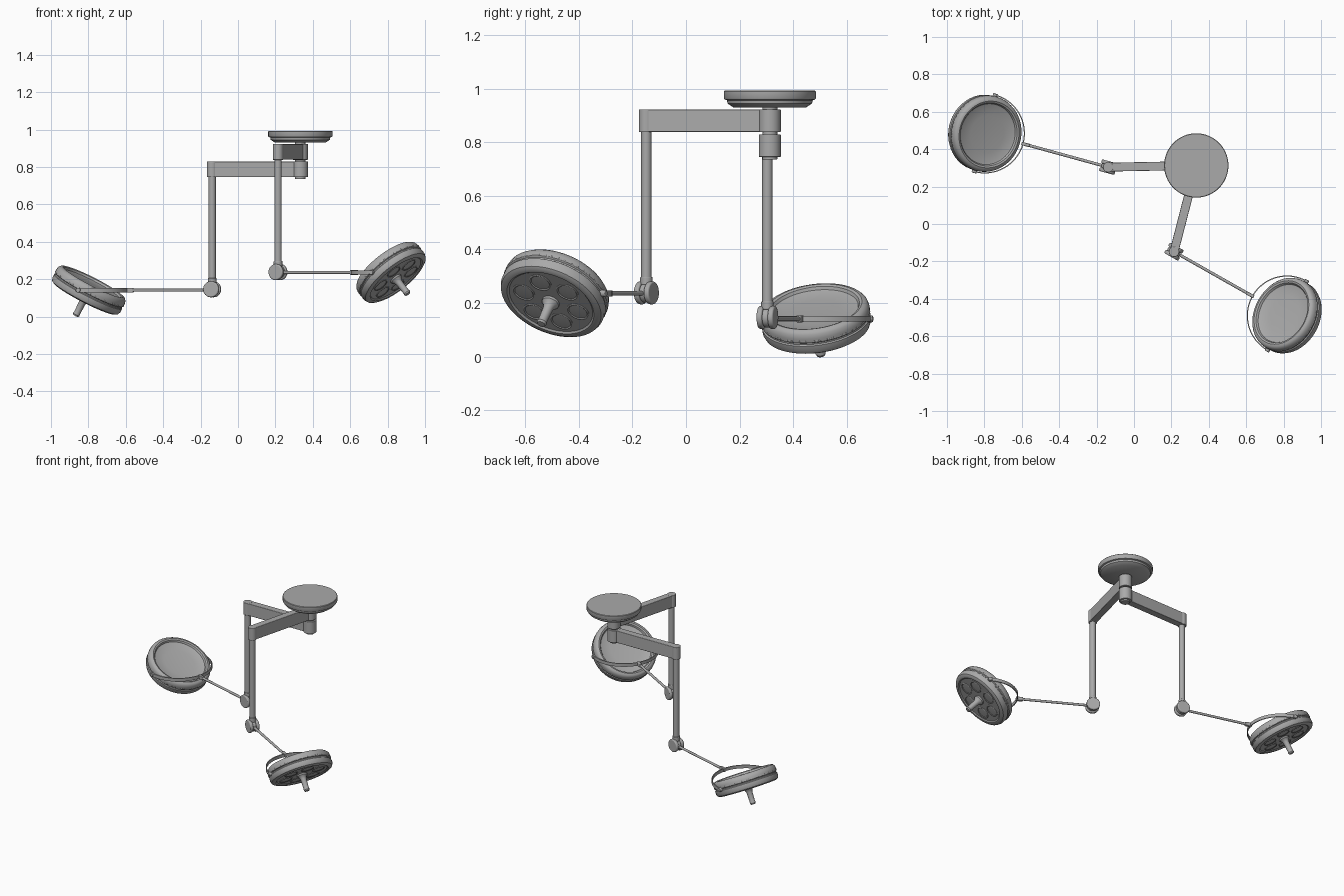
import bpy, bmesh, math
from mathutils import Matrix, Vector

if "Cube" in bpy.data.objects:
    bpy.data.objects.remove(bpy.data.objects["Cube"])

grey = bpy.data.materials.new("satin_grey")
grey.diffuse_color = (0.40, 0.40, 0.40, 1)
grey.use_nodes = True
grey.node_tree.nodes["Principled BSDF"].inputs["Base Color"].default_value = grey.diffuse_color


def finish(name, bm, matrix=None, bevel=0.0, angle=35):
    """Turn a bmesh into a shaded object, with an optional edge bevel."""
    bmesh.ops.recalc_face_normals(bm, faces=bm.faces)
    mesh = bpy.data.meshes.new(name)
    bm.to_mesh(mesh)
    bm.free()
    ob = bpy.data.objects.new(name, mesh)
    bpy.context.collection.objects.link(ob)
    mesh.materials.append(grey)
    if matrix is not None:
        ob.matrix_world = matrix
    if bevel:
        mod = ob.modifiers.new("bevel", 'BEVEL')
        mod.width, mod.segments, mod.limit_method = bevel, 3, 'ANGLE'
    bpy.ops.object.select_all(action='DESELECT')
    ob.select_set(True)
    bpy.context.view_layer.objects.active = ob
    bpy.ops.object.shade_smooth_by_angle(angle=math.radians(angle))
    return ob


def lathe(name, profile, matrix, steps=48):
    """Revolve (radius, height) points around local z."""
    bm = bmesh.new()
    vs = [bm.verts.new((r, 0, z)) for r, z in profile]
    es = [bm.edges.new(p) for p in zip(vs, vs[1:])]
    bmesh.ops.spin(bm, geom=vs + es, cent=(0, 0, 0), axis=(0, 0, 1),
                   angle=math.tau, steps=steps, use_duplicate=False)
    bmesh.ops.remove_doubles(bm, verts=bm.verts, dist=1e-5)
    return finish(name, bm, matrix)


def rod(name, a, b, r, bevel=0.0, segs=24):
    """Cylinder between two points."""
    a, b = Vector(a), Vector(b)
    bm = bmesh.new()
    bmesh.ops.create_cone(bm, cap_ends=True, segments=segs, radius1=r,
                          radius2=r, depth=(b - a).length)
    rot = (b - a).to_track_quat('Z', 'Y').to_matrix().to_4x4()
    return finish(name, bm, Matrix.Translation((a + b) / 2) @ rot, bevel)


def box(name, size, matrix, bevel=0.0):
    bm = bmesh.new()
    bmesh.ops.create_cube(bm, size=1)
    bmesh.ops.scale(bm, vec=size, verts=bm.verts)
    return finish(name, bm, matrix, bevel)


def at(x, y, z):
    return Matrix.Translation((x, y, z))


HUB = (0.333, 0.313)

# Ceiling plate and central column
lathe("ceiling_plate", [(0, 0.93), (0.135, 0.93), (0.158, 0.945), (0.160, 0.957),
                        (0.169, 0.960), (0.172, 0.965), (0.172, 0.990),
                        (0.169, 0.993), (0, 0.993)], at(*HUB, 0), 64)
rod("central_column", (*HUB, 0.735), (*HUB, 0.935), 0.028, 0.003)


def swing_arm(tag, end, z0, z1):
    """Horizontal arm with rounded ends, from the column to the drop tube."""
    rod(tag + "_hub", (*HUB, z0), (*HUB, z1), 0.041, 0.003, 32)
    rod(tag + "_arm_end", (*end, z0), (*end, z1), 0.028, 0.003, 32)
    d = Vector(end) - Vector(HUB)
    mid = (Vector(end) + Vector(HUB)) / 2
    m = at(mid.x, mid.y, (z0 + z1) / 2) @ Matrix.Rotation(math.atan2(d.y, d.x), 4, 'Z')
    box(tag + "_swing_arm", (d.length, 0.047, z1 - z0 - 0.002), m, 0.003)


def lamp_head(tag, frame):
    """Round lamp head; local z is the head axis, light side down."""
    lathe(tag + "_lamp_housing", [
        (0, -0.043), (0.165, -0.043), (0.172, -0.049), (0.186, -0.049),
        (0.198, -0.042), (0.204, -0.028), (0.204, -0.008), (0.199, -0.004),
        (0.199, 0.002), (0.205, 0.006), (0.205, 0.022), (0.201, 0.038),
        (0.192, 0.048), (0.180, 0.051), (0.170, 0.047), (0.164, 0.036),
        (0.157, 0.033), (0.100, 0.028), (0, 0.025)], frame, 64)
    # Lenses around the handle
    for i in range(6):
        turn = Matrix.Rotation(i * math.tau / 6, 4, 'Z')
        lathe(tag + "_lens", [(0.044, 0.002), (0.044, -0.002), (0.040, -0.004),
                              (0.036, -0.001), (0, -0.003)],
              frame @ turn @ at(0.108, 0, -0.043), 24)
    # Pads along the side seam
    for i in range(24):
        turn = Matrix.Rotation(i * math.tau / 24, 4, 'Z')
        box(tag + "_side_pad", (0.008, 0.030, 0.008),
            frame @ turn @ at(0.2015, 0, 0.010), 0.002)
    # Grip handle
    lathe(tag + "_handle", [(0, -0.04), (0.034, -0.04), (0.033, -0.052),
                            (0.024, -0.062), (0.019, -0.075), (0.017, -0.135),
                            (0.019, -0.147), (0.015, -0.155), (0, -0.156)], frame, 24)


def yoke(tag, frame, radius=0.212):
    """Flat half ring in the local xy plane, bulging toward -x."""
    bm = bmesh.new()
    n, rows = 32, []
    for i in range(n + 1):
        a = math.pi / 2 + math.pi * i / n
        rows.append([bm.verts.new((r * math.cos(a), r * math.sin(a), z))
                     for r, z in ((radius - 0.003, -0.011), (radius + 0.003, -0.011),
                                  (radius + 0.003, 0.011), (radius - 0.003, 0.011))])
    for p, q in zip(rows, rows[1:]):
        for k in range(4):
            bm.faces.new((p[k], p[k - 1], q[k - 1], q[k]))
    bm.faces.new(rows[0])
    bm.faces.new(rows[-1])
    finish(tag + "_yoke", bm, frame)
    for s in (-1, 1):
        p = [frame @ Vector((0, s * (radius + o), 0)) for o in (-0.016, 0.008)]
        rod(tag + "_yoke_pivot", p[0], p[1], 0.013, 0.003)


def lamp_branch(tag, elbow, arm_z, lamp, tilt):
    """Swing arm, drop tube, elbow joint, boom, yoke and lamp head."""
    x, y, z = elbow
    swing_arm(tag, (x, y), arm_z, arm_z + 0.085)
    rod(tag + "_drop_tube", (x, y, z + 0.02), (x, y, arm_z + 0.01), 0.0195)
    rod(tag + "_tube_collar", (x, y, z + 0.03), (x, y, z + 0.06), 0.023, 0.003)
    heading = Vector((lamp[0] - x, lamp[1] - y))
    spin = Matrix.Rotation(math.atan2(heading.y, heading.x), 4, 'Z')
    # Elbow: two cheeks around a tongue
    joint = at(*elbow) @ spin
    for part, y0, y1, r in (("cheek", -0.032, -0.011, 0.043),
                            ("cheek", 0.011, 0.032, 0.043),
                            ("tongue", -0.012, 0.012, 0.037)):
        rod(tag + "_elbow_" + part, joint @ Vector((0, y0, 0)),
            joint @ Vector((0, y1, 0)), r, 0.006, 32)
    # Boom out to the yoke
    frame = at(*lamp) @ spin
    tip = frame @ Vector((-0.212, 0, 0))
    rod(tag + "_boom", (x, y, lamp[2]), tip, 0.008)
    box(tag + "_boom_clamp", (0.045, 0.018, 0.026), frame @ at(-0.226, 0, 0), 0.004)
    yoke(tag, frame)
    lamp_head(tag, frame @ Matrix.Rotation(-tilt, 4, 'Y'))


lamp_branch("front", (0.214, -0.148, 0.238), 0.838, (0.818, -0.490, 0.236), math.radians(42))
lamp_branch("back", (-0.138, 0.304, 0.146), 0.745, (-0.798, 0.485, 0.141), math.radians(28))
